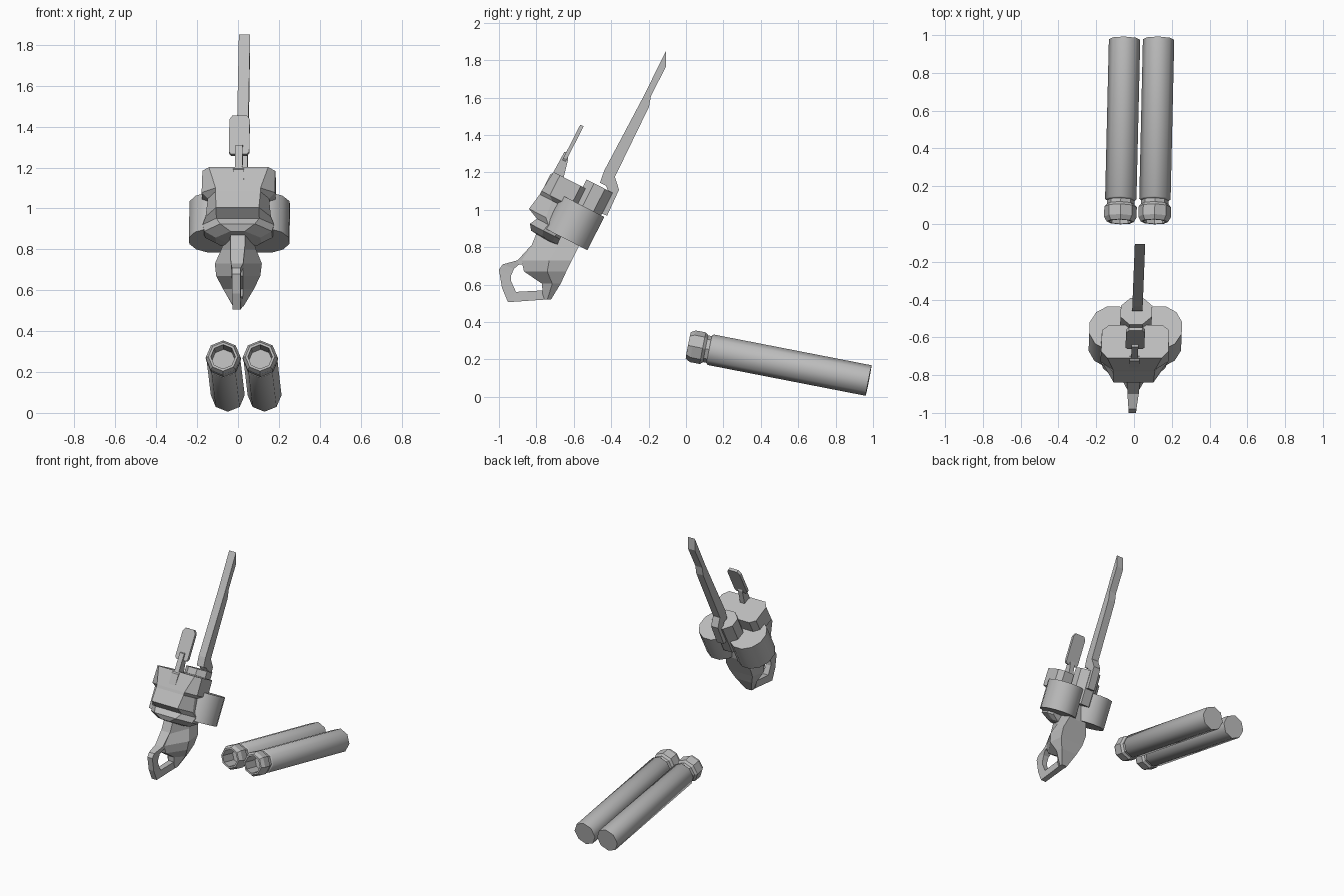
import bpy, bmesh, math
from mathutils import Vector

if "Cube" in bpy.data.objects:
    bpy.data.objects.remove(bpy.data.objects["Cube"])

grey = bpy.data.materials.new("plain grey")
grey.diffuse_color = (0.5, 0.5, 0.5, 1)
grey.use_nodes = True
grey.node_tree.nodes["Principled BSDF"].inputs["Base Color"].default_value = (0.5, 0.5, 0.5, 1)


def finish(name, bm, smooth=None):
    """Turn a bmesh into a named grey object."""
    bmesh.ops.remove_doubles(bm, verts=bm.verts, dist=1e-5)
    bmesh.ops.recalc_face_normals(bm, faces=bm.faces)
    me = bpy.data.meshes.new(name)
    bm.to_mesh(me)
    bm.free()
    me.materials.append(grey)
    ob = bpy.data.objects.new(name, me)
    bpy.context.collection.objects.link(ob)
    if smooth:
        bpy.ops.object.select_all(action='DESELECT')
        ob.select_set(True)
        bpy.context.view_layer.objects.active = ob
        bpy.ops.object.shade_smooth_by_angle(angle=math.radians(smooth))
    return ob


def lean(x, y, z):
    """Slight sideways turn shared by the whole tilted assembly."""
    return Vector((x + 0.005 + 0.04 * (y + 0.65), y, z))


def tilt(x, u, v):
    """Tilted frame: u runs up the long axis, v runs forward."""
    return lean(x, -0.55 + 0.455 * u - 0.89 * v, 1.02 + 0.89 * u + 0.455 * v)


def loft(name, rings, smooth=None):
    """Skin between matching rings of points and cap both ends."""
    bm = bmesh.new()
    vs = [[bm.verts.new(p) for p in r] for r in rings]
    n = len(vs[0])
    for a, b in zip(vs, vs[1:]):
        for i in range(n):
            j = (i + 1) % n
            bm.faces.new((a[i], a[j], b[j], b[i]))
    bm.faces.new(vs[0])
    bm.faces.new(vs[-1])
    return finish(name, bm, smooth)


def plate(name, outline, half, x0=0.0):
    """Side outline (y, z) extruded across x."""
    return loft(name, [[lean(x0 + s * half, y, z) for y, z in outline] for s in (-1, 1)])


def prism(name, x0, v0, ru, rv, u0, u1, n, smooth=None):
    """Regular prism standing along the tilted axis."""
    ang = [2 * math.pi * (i + 0.5) / n for i in range(n)]
    return loft(name, [[tilt(x0 + ru * math.cos(a), u, v0 + rv * math.sin(a)) for a in ang]
                       for u in (u0, u1)], smooth)


# Faceted main housing: u, front v, front half width, side v, side half width
sections = [(0.09, 0.224, 0.145, 0.185, 0.178),
            (-0.03, 0.235, 0.11, 0.185, 0.18),
            (-0.05, 0.235, 0.11, 0.16, 0.15),
            (-0.145, 0.251, 0.105, 0.15, 0.16),
            (-0.173, 0.189, 0.105, 0.12, 0.175),
            (-0.214, 0.21, 0.085, 0.13, 0.165),
            (-0.244, 0.188, 0.035, 0.12, 0.11),
            (-0.253, 0.10, 0.035, 0.07, 0.05)]
rings = []
for u, f, hf, s, hs in sections:
    half = [(hf, f), (hs, s), (hs, 0.06), (hs * 0.8, 0.03)]
    pts = half + [(-x, v) for x, v in reversed(half)]
    rings.append([tilt(x, u, v) for x, v in pts])
loft("housing", rings)

# Twin drums on either side and the column behind the housing
for side, x in (("left", 0.123), ("right", -0.123)):
    prism(side + "_drum", x, 0.0, 0.126, 0.132, -0.2, 0.0, 12, 40)
prism("rear_column", 0.0, -0.03, 0.09, 0.085, -0.1, 0.135, 8)

# Wedge grip: z, front y, back y, front half width, back half width
grip = [(0.92, -0.78, -0.55, 0.035, 0.05),
        (0.80, -0.83, -0.575, 0.035, 0.085),
        (0.73, -0.88, -0.61, 0.03, 0.115),
        (0.67, -0.866, -0.64, 0.028, 0.108),
        (0.605, -0.77, -0.67, 0.025, 0.075),
        (0.52, -0.765, -0.722, 0.02, 0.025)]
rings = []
for z, f, b, hf, hb in grip:
    mid = f + 0.55 * (b - f)
    half = [(hf, f), (hb, mid), (hb * 0.85, b)]
    pts = half + [(-x, y) for x, y in reversed(half)]
    rings.append([lean(x, y, z) for x, y in pts])
loft("grip", rings)

# Open loop in front of the grip: outer and inner (y, z) with half width
outer = [(-0.83, 0.807), (-0.90, 0.73), (-0.98, 0.708), (-1.0, 0.68),
         (-0.984, 0.583), (-0.952, 0.506), (-0.722, 0.522)]
inner = [(-0.80, 0.72), (-0.895, 0.706), (-0.92, 0.684), (-0.936, 0.647),
         (-0.936, 0.62), (-0.909, 0.561), (-0.745, 0.57)]
widths = [0.035, 0.03, 0.021, 0.02, 0.02, 0.02, 0.022]
loft("guard_loop", [[lean(-w, *o), lean(w, *o), lean(w, *i), lean(-w, *i)]
                    for o, i, w in zip(outer, inner, widths)])

# Long rear blade with a hooked foot
plate("long_blade",
      [(-0.107, 1.85), (-0.107, 1.765), (-0.187, 1.61), (-0.198, 1.55), (-0.38, 1.176),
       (-0.358, 1.107), (-0.422, 0.968), (-0.476, 0.99), (-0.46, 1.02), (-0.438, 1.016),
       (-0.412, 1.091), (-0.428, 1.128), (-0.46, 1.144), (-0.438, 1.208), (-0.225, 1.61)],
      0.0275, 0.005)

# Short paddle with clipped corners, its stem and its foot
def paddle_ring(v_off):
    c = Vector((0, -0.605, 1.355)) + Vector((0, -0.89, 0.455)) * v_off
    half = [(0.035, 0.108), (0.05, 0.085), (0.05, -0.09), (0.04, -0.105)]
    pts = half + [(-x, t) for x, t in reversed(half)]
    return [lean(x, c.y + 0.455 * t, c.z + 0.89 * t) for x, t in pts]

loft("paddle", [paddle_ring(-0.01), paddle_ring(0.01)])
plate("paddle_stem", [(-0.635, 1.31), (-0.65, 1.31), (-0.715, 1.19), (-0.71, 1.15),
                      (-0.66, 1.15), (-0.63, 1.27)], 0.018)
plate("paddle_foot", [(-0.70, 1.2), (-0.725, 1.19), (-0.765, 1.11), (-0.74, 1.10)], 0.027)


def lathe(name, profile, start, end, smooth=None):
    """Eight-sided turned part; profile is (distance, radius)."""
    axis = (end - start).normalized()
    side = axis.cross(Vector((0, 0, 1))).normalized()
    up = side.cross(axis)
    return loft(name, [[start + axis * t + (side * math.cos(k * math.pi / 4)
                        + up * math.sin(k * math.pi / 4)) * r for k in range(8)]
                       for t, r in profile], smooth)


# Two lying tubes with hollow collars at the front
for name, xf, xb in (("left", 0.108, 0.13), ("right", -0.073, -0.05)):
    a, b = Vector((xf, 0.012, 0.275)), Vector((xb, 0.977, 0.087))
    lathe(name + "_tube", [(0.115, 0.075), (0.122, 0.083), (0.983, 0.083)], a, b, 50)
    lathe(name + "_collar", [(0.11, 0.058), (0, 0.06), (0, 0.072), (0.025, 0.086),
                             (0.08, 0.086), (0.095, 0.073), (0.118, 0.073)], a, b)
